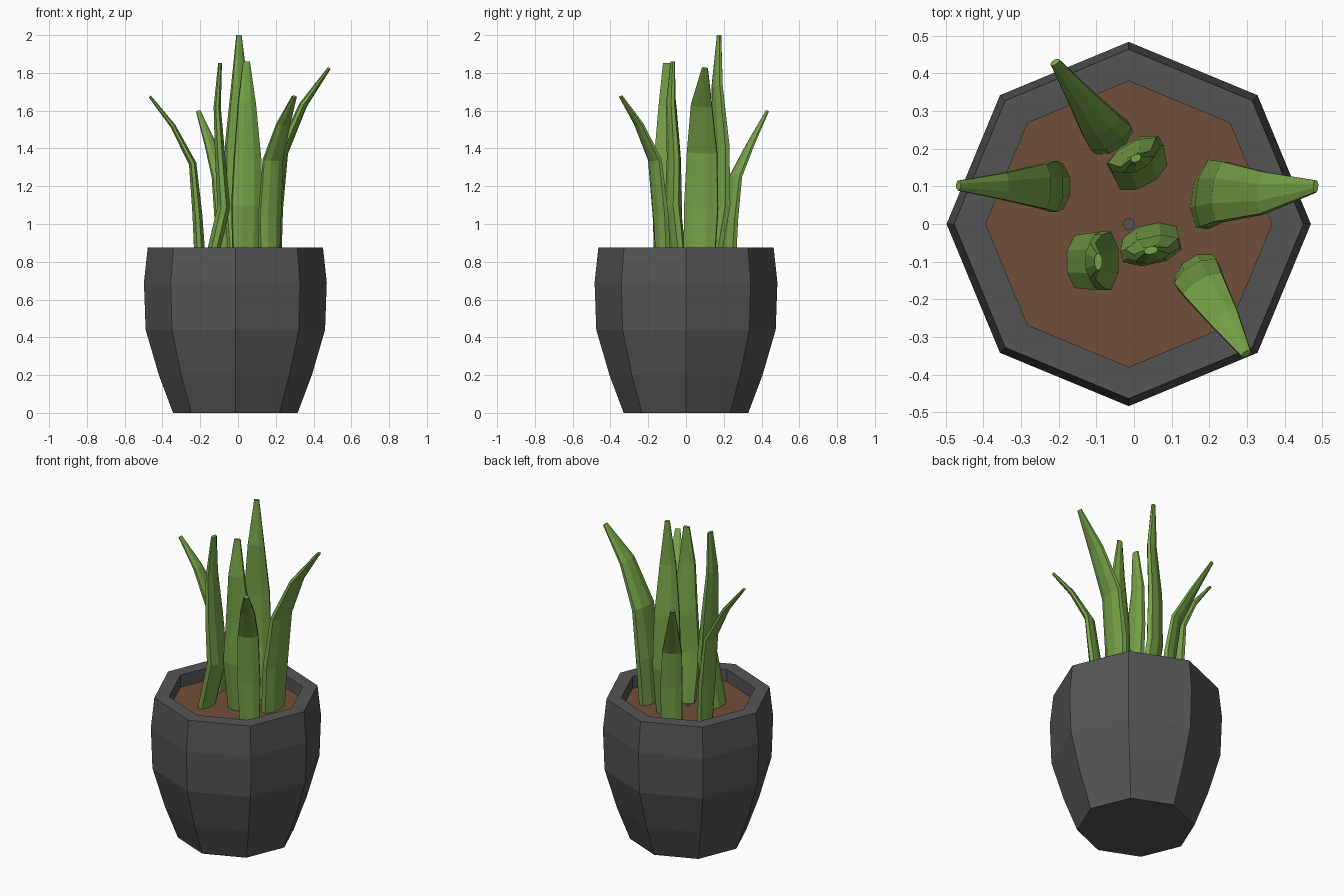
import bpy, bmesh, math
from mathutils import Vector


def material(name, rgb):
    m = bpy.data.materials.new(name)
    m.diffuse_color = (*rgb, 1)
    return m


GREY = material("dark grey", (0.09, 0.09, 0.09))
BROWN = material("soil brown", (0.17, 0.08, 0.043))
GREEN = material("leaf green", (0.19, 0.37, 0.065))


def skin(name, rings, mat, cap_start=True, cap_end=True):
    """Bridge equal-length rings of points into a flat-shaded skin."""
    bm = bmesh.new()
    vr = [[bm.verts.new(p) for p in r] for r in rings]
    n = len(vr[0])
    for a, b in zip(vr, vr[1:]):
        for i in range(n):
            j = (i + 1) % n
            bm.faces.new((a[i], a[j], b[j], b[i]))
    if cap_start:
        bm.faces.new(vr[0][::-1])
    if cap_end:
        bm.faces.new(vr[-1])
    me = bpy.data.meshes.new(name)
    bm.to_mesh(me)
    bm.free()
    me.materials.append(mat)
    ob = bpy.data.objects.new(name, me)
    bpy.context.collection.objects.link(ob)
    return ob


def octagon(r, z):
    return [(-0.014 + r * math.cos(i * math.pi / 4), r * math.sin(i * math.pi / 4), z)
            for i in range(8)]


# Pot: bulging octagonal wall, flat rim, short inner wall
profile = [(0.33, 0), (0.405, 0.2), (0.475, 0.44), (0.484, 0.69),
           (0.464, 0.875), (0.38, 0.875), (0.38, 0.79)]
skin("pot", [octagon(r, z) for r, z in profile], GREY, cap_end=False)

# Soil: disc with a tiny central hole
skin("soil", [octagon(0.38, 0.8), octagon(0.015, 0.8)], BROWN, False, False)


def leaf(name, angle, path):
    """Flattened tapering blade; path rows are x, y, z, half width, half thickness."""
    w = Vector((math.cos(math.radians(angle)), math.sin(math.radians(angle)), 0))
    pts = [Vector(p[:3]) for p in path]
    rings = []
    for k, (p, row) in enumerate(zip(pts, path)):
        t = (pts[min(k + 1, len(pts) - 1)] - pts[max(k - 1, 0)]).normalized()
        side = (w - t * w.dot(t)).normalized()
        n = t.cross(side)
        c = math.cos(math.pi / 8)
        ring = []
        for i in range(8):
            a = (i + 0.5) * math.pi / 4
            ring.append(p + side * (row[3] * math.cos(a) / c) + n * (row[4] * math.sin(a) / c))
        rings.append(ring)
    skin(name, rings, GREEN)


# Leaves: outer ones bend outward, inner ones stand up
leaf("leaf_left", 90, [
    (-0.20, 0.10, 0.79, 0.060, 0.030), (-0.215, 0.10, 1.05, 0.068, 0.026),
    (-0.24, 0.10, 1.32, 0.060, 0.020), (-0.345, 0.10, 1.52, 0.036, 0.014),
    (-0.467, 0.102, 1.675, 0.013, 0.007)])
leaf("leaf_back_left", 30, [
    (-0.06, 0.225, 0.79, 0.058, 0.030), (-0.065, 0.235, 1.02, 0.062, 0.027),
    (-0.088, 0.262, 1.25, 0.055, 0.020), (-0.145, 0.34, 1.42, 0.034, 0.014),
    (-0.21, 0.43, 1.597, 0.013, 0.007)])
leaf("leaf_back_tall", 28, [
    (0.02, 0.135, 0.79, 0.070, 0.034), (0.003, 0.185, 1.10, 0.078, 0.036),
    (0.0, 0.185, 1.42, 0.072, 0.030), (0.008, 0.165, 1.73, 0.046, 0.022),
    (0.005, 0.175, 2.0, 0.014, 0.010)])
leaf("leaf_right", 83, [
    (0.19, 0.07, 0.79, 0.082, 0.036), (0.20, 0.08, 1.08, 0.090, 0.034),
    (0.235, 0.085, 1.38, 0.080, 0.027), (0.345, 0.082, 1.63, 0.056, 0.019),
    (0.483, 0.10, 1.825, 0.016, 0.008)])
leaf("leaf_front_left", 90, [
    (-0.145, -0.10, 0.79, 0.070, 0.034), (-0.075, -0.098, 1.09, 0.078, 0.034),
    (-0.095, -0.098, 1.36, 0.070, 0.027), (-0.11, -0.098, 1.62, 0.048, 0.019),
    (-0.095, -0.10, 1.852, 0.022, 0.010)])
leaf("leaf_front_right", 30, [
    (0.165, -0.12, 0.79, 0.056, 0.032), (0.168, -0.135, 1.05, 0.064, 0.028),
    (0.185, -0.165, 1.34, 0.058, 0.021), (0.24, -0.25, 1.53, 0.040, 0.015),
    (0.298, -0.345, 1.675, 0.014, 0.008)])
leaf("leaf_centre", 12, [
    (0.045, -0.035, 0.79, 0.072, 0.034), (0.045, -0.07, 1.10, 0.080, 0.036),
    (0.05, -0.065, 1.35, 0.072, 0.031), (0.047, -0.08, 1.64, 0.047, 0.022),
    (0.045, -0.07, 1.86, 0.018, 0.010)])
